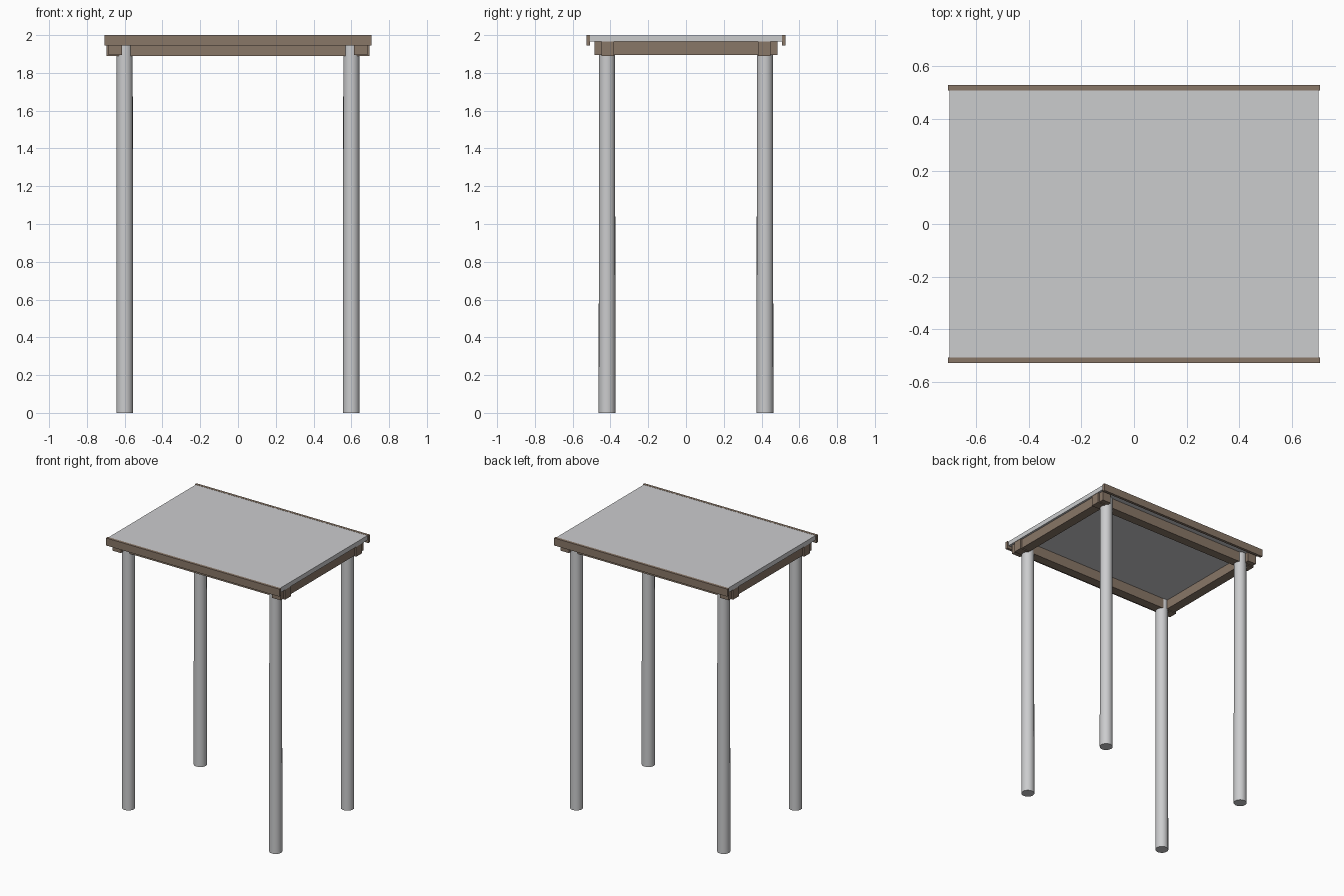
import bpy, bmesh, math

if "Cube" in bpy.data.objects:
    bpy.data.objects.remove(bpy.data.objects["Cube"])


def material(name, rgb):
    m = bpy.data.materials.new(name)
    m.diffuse_color = (*rgb, 1.0)
    m.use_nodes = True
    m.node_tree.nodes["Principled BSDF"].inputs["Base Color"].default_value = m.diffuse_color
    return m


GREY = material("pale grey", (0.60, 0.605, 0.615))
BROWN = material("wood brown", (0.25, 0.184, 0.137))


def finish(name, bm, mat):
    me = bpy.data.meshes.new(name)
    bm.to_mesh(me)
    bm.free()
    me.materials.append(mat)
    ob = bpy.data.objects.new(name, me)
    bpy.context.collection.objects.link(ob)
    return ob


def box(name, x, y, z, mat):
    """Box from (min, max) pairs."""
    bm = bmesh.new()
    bmesh.ops.create_cube(bm, size=1)
    for v in bm.verts:
        for i, (lo, hi) in enumerate((x, y, z)):
            v.co[i] = lo if v.co[i] < 0 else hi
    return finish(name, bm, mat)


def leg(name, x, y, top=1.965):
    """Round post, very slightly thinner towards the top."""
    bm = bmesh.new()
    bmesh.ops.create_cone(bm, cap_ends=True, segments=20,
                          radius1=0.0445, radius2=0.0425, depth=top)
    bmesh.ops.translate(bm, verts=bm.verts, vec=(x, y, top / 2))
    for f in bm.faces:
        f.smooth = abs(f.normal.z) < 0.5
    for e in bm.edges:
        if e.calc_face_angle(0) > math.radians(40):
            e.smooth = False
    return finish(name, bm, GREY)


# Table top slab between the two edge boards
box("top_panel", (-0.70, 0.70), (-0.508, 0.508), (1.965, 1.999), GREY)

for side, s in (("front", -1), ("back", 1)):
    # Edge board along the long side
    box(side + "_edge_board", (-0.707, 0.707),
        sorted((s * 0.507, s * 0.527)), (1.945, 2.0), BROWN)
    # Long beam, running past the cross beams
    box(side + "_beam", (-0.697, 0.697),
        sorted((s * 0.38, s * 0.447)), (1.89, 1.965), BROWN)
    # Two posts
    for hand, h in (("left", -1), ("right", 1)):
        leg(f"{side}_{hand}_leg", h * 0.60, s * 0.418)

# Cross beams just outside the posts
for hand, h in (("left", -1), ("right", 1)):
    box(hand + "_cross_beam", sorted((h * 0.615, h * 0.685)),
        (-0.484, 0.484), (1.896, 1.965), BROWN)
